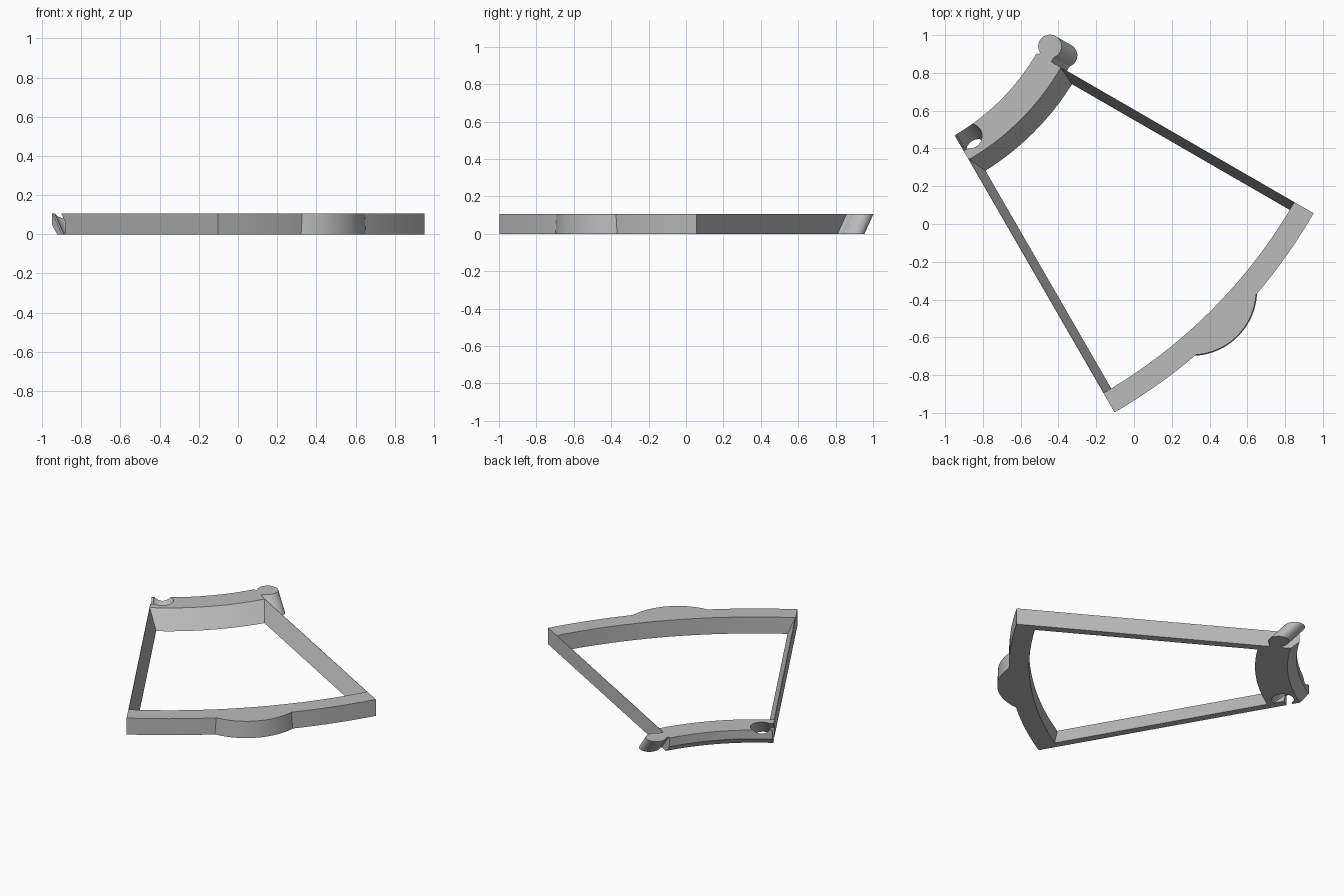
import bpy, bmesh, math
from mathutils import Vector

if "Cube" in bpy.data.objects:
    bpy.data.objects.remove(bpy.data.objects["Cube"])

HUB = Vector((-1.543, 1.497, 0))      # centre of the ring the segment belongs to
H = 0.107                             # overall height
LEAN = 0.096                          # outward lean of the sloped parts
START, END = math.radians(-60), math.radians(-30)

grey = bpy.data.materials.new("grey")
grey.use_nodes = True
colour = (0.5, 0.5, 0.5, 1)
grey.diffuse_color = colour
grey.node_tree.nodes["Principled BSDF"].inputs["Base Color"].default_value = colour


def place(angle, along, across, z):
    """Point at a distance along a ray from the hub, and across it."""
    c, s = math.cos(angle), math.sin(angle)
    return HUB + Vector((c * along - s * across, s * along + c * across, z))


def loft(name, rings):
    """Closed solid through matching rings of points."""
    bm = bmesh.new()
    loops = [[bm.verts.new(p) for p in ring] for ring in rings]
    n = len(loops[0])
    for a, b in zip(loops, loops[1:]):
        for i in range(n):
            j = (i + 1) % n
            bm.faces.new((a[i], a[j], b[j], b[i]))
    bm.faces.new(loops[0])
    bm.faces.new(loops[-1])
    bmesh.ops.recalc_face_normals(bm, faces=bm.faces)
    mesh = bpy.data.meshes.new(name)
    bm.to_mesh(mesh)
    bm.free()
    mesh.materials.append(grey)
    ob = bpy.data.objects.new(name, mesh)
    bpy.context.collection.objects.link(ob)
    return ob


def rim(name, profile, steps=24):
    """Sweep a (radius, z) profile around the hub."""
    angles = [START + (END - START) * i / steps for i in range(steps + 1)]
    return loft(name, [[place(a, r, 0, z) for r, z in profile] for a in angles])


def leaning(name, outline, angle, z0=0, z1=H):
    """Upright prism of an (along, across) outline, sheared outward at its foot."""
    return loft(name, [[place(angle, u + LEAN * (1 - z / H), v, z) for u, v in outline]
                       for z in (z0, z1)])


def circle(u, v, r, n=40):
    return [(u + r * math.cos(math.tau * i / n), v + r * math.sin(math.tau * i / n))
            for i in range(n)]


def block(u0, u1, v0, v1):
    return [(u0, v0), (u1, v0), (u1, v1), (u0, v1)]


# Curved rims
outer = rim("outer_rim", [(2.762, 0), (2.88, 0), (2.88, H), (2.762, H)])
inner = rim("inner_rim", [(1.24, 0), (1.335 + LEAN, 0), (1.335, H), (1.186, H), (1.186, 0.05)])

# Side walls: triangular section, upright outside and sloped inside
for name, angle, side in (("right_wall", START, 1), ("left_wall", END, -1)):
    section = [(0, 0), (0.048 * side, 0), (0.002 * side, H), (0, H)]
    loft(name, [[place(angle, u, v, z) for v, z in section] for u in (1.325, 2.77)])

# Finger bulge on the outer rim: shallow cap of a cylinder
mid = (START + END) / 2
cap = []
for z, r in ((0, 0.348), (H, 0.343)):
    arc = [math.radians(-43 + 86 * i / 24) for i in range(25)]
    cap.append([place(mid, 2.612 + r * math.cos(t), r * math.sin(t), z) for t in arc])
bulge = loft("finger_bulge", cap)

# Connector pin with its neck
pin = leaning("connector_pin", circle(1.229, 0.067, 0.062), END)
leaning("pin_neck", block(1.2, 1.276, -0.02, 0.04), END)

# Matching socket cut into the other end
for name, outline in (("socket_cutter", circle(1.229, 0.067, 0.066)),
                      ("slot_cutter", block(1.194, 1.282, -0.03, 0.05))):
    cutter = leaning(name, outline, START, -0.02, H + 0.02)
    cutter.hide_render = True
    cutter.hide_viewport = True
    cut = inner.modifiers.new(name, "BOOLEAN")
    cut.operation = "DIFFERENCE"
    cut.solver = "EXACT"
    cut.object = cutter

# Apply the cuts, then drop the cutters
bpy.context.view_layer.update()
cut_mesh = bpy.data.meshes.new_from_object(
    inner.evaluated_get(bpy.context.evaluated_depsgraph_get()))
inner.modifiers.clear()
inner.data = cut_mesh
for name in ("socket_cutter", "slot_cutter"):
    bpy.data.objects.remove(bpy.data.objects[name])

# Smooth the curves, keep the edges crisp
bpy.ops.object.select_all(action="DESELECT")
for ob in (outer, inner, bulge, pin):
    ob.select_set(True)
bpy.context.view_layer.objects.active = outer
bpy.ops.object.shade_smooth_by_angle(angle=math.radians(30))
